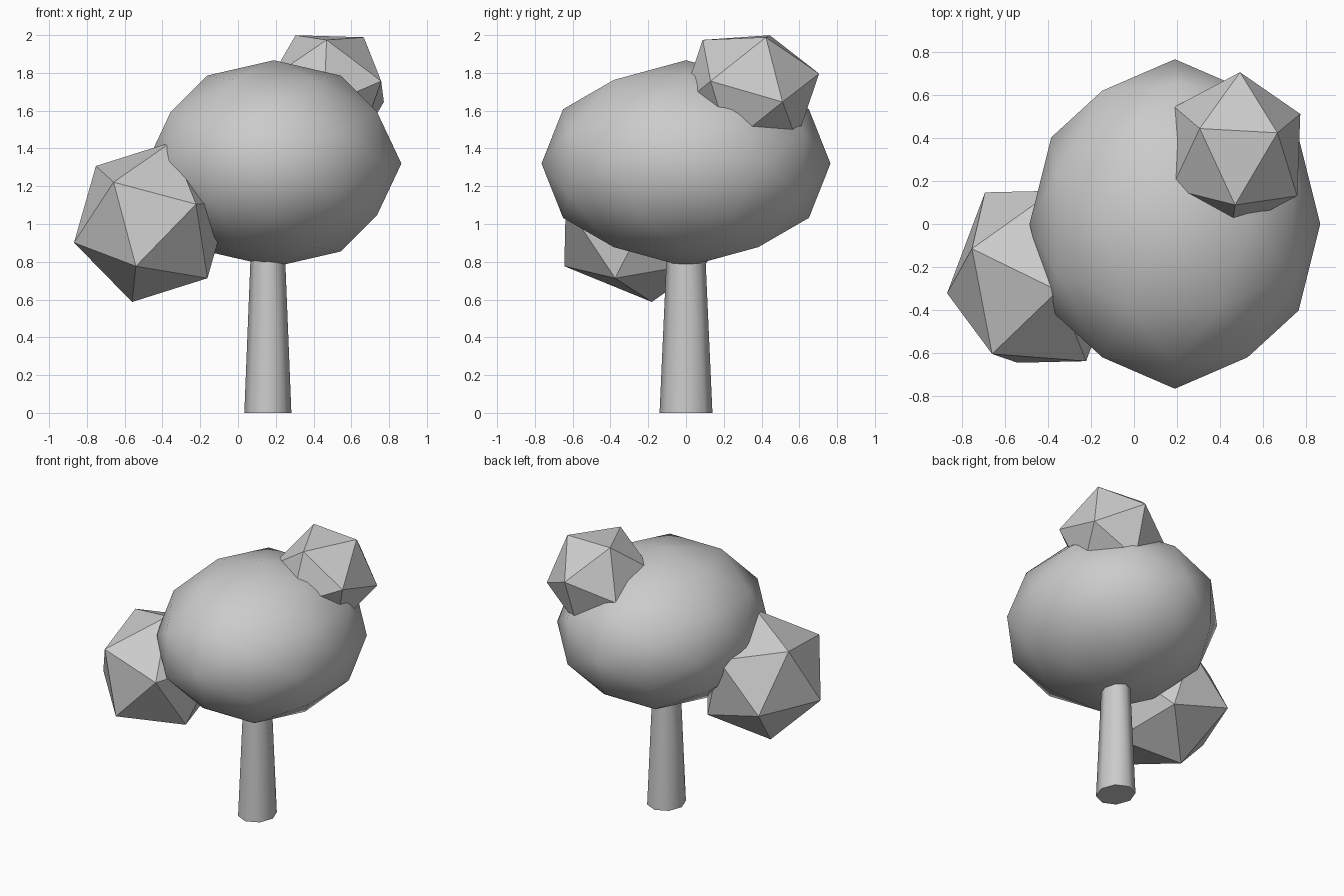
import bpy
import bmesh
from mathutils import Matrix, Vector

if "Cube" in bpy.data.objects:
    bpy.data.objects.remove(bpy.data.objects["Cube"])

# One plain grey for the whole tree
grey = bpy.data.materials.new("plain_grey")
grey.use_nodes = True
colour = (0.6, 0.6, 0.6, 1)
grey.diffuse_color = colour
grey.node_tree.nodes["Principled BSDF"].inputs["Base Color"].default_value = colour


def finish(name, bm, transform):
    """Turn a bmesh into a named object with the grey material."""
    bm.transform(transform)
    mesh = bpy.data.meshes.new(name)
    bm.to_mesh(mesh)
    bm.free()
    mesh.materials.append(grey)
    obj = bpy.data.objects.new(name, mesh)
    bpy.context.collection.objects.link(obj)
    return obj


def smooth(obj, angle):
    bpy.ops.object.select_all(action="DESELECT")
    obj.select_set(True)
    bpy.context.view_layer.objects.active = obj
    bpy.ops.object.shade_smooth_by_angle(angle=angle)


def foliage(name, centre, radii, pole, neighbour, detail):
    """Icosphere turned so one corner points along pole and the next
    along neighbour, then stretched to the given radii."""
    z = Vector(pole).normalized()
    x = Vector(neighbour)
    x = (x - z * x.dot(z)).normalized()
    turn = Matrix((x, z.cross(x), z)).transposed().to_4x4()
    bm = bmesh.new()
    bmesh.ops.create_icosphere(bm, subdivisions=detail, radius=1)
    place = Matrix.Translation(centre) @ Matrix.Diagonal((*radii, 1))
    return finish(name, bm, place @ turn)


# Smooth main crown
crown = foliage("main_crown", (0.19, 0, 1.32), (0.675, 0.765, 0.547),
                (0.851, 0.526, 0), (0.851, -0.526, 0), 2)
smooth(crown, 1.2)

# Faceted side clumps
foliage("lower_clump", (-0.457, -0.245, 1.01), (0.43, 0.484, 0.44),
        (-0.467, -0.737, 0.478), (-0.194, -0.82, -0.524), 1)
foliage("upper_clump", (0.473, 0.337, 1.71), (0.344, 0.38, 0.35),
        (0.544, 0.22, 0.771), (0.849, -0.576, 0.114), 1)

# Tapered eight-sided trunk, running up into the crown
bm = bmesh.new()
bmesh.ops.create_cone(bm, cap_ends=True, segments=8,
                      radius1=0.14, radius2=0.095, depth=1)
trunk = finish("trunk", bm, Matrix.Translation((0.158, 0, 0.5))
               @ Matrix.Diagonal((0.89, 1, 1, 1)))
smooth(trunk, 1.2)
